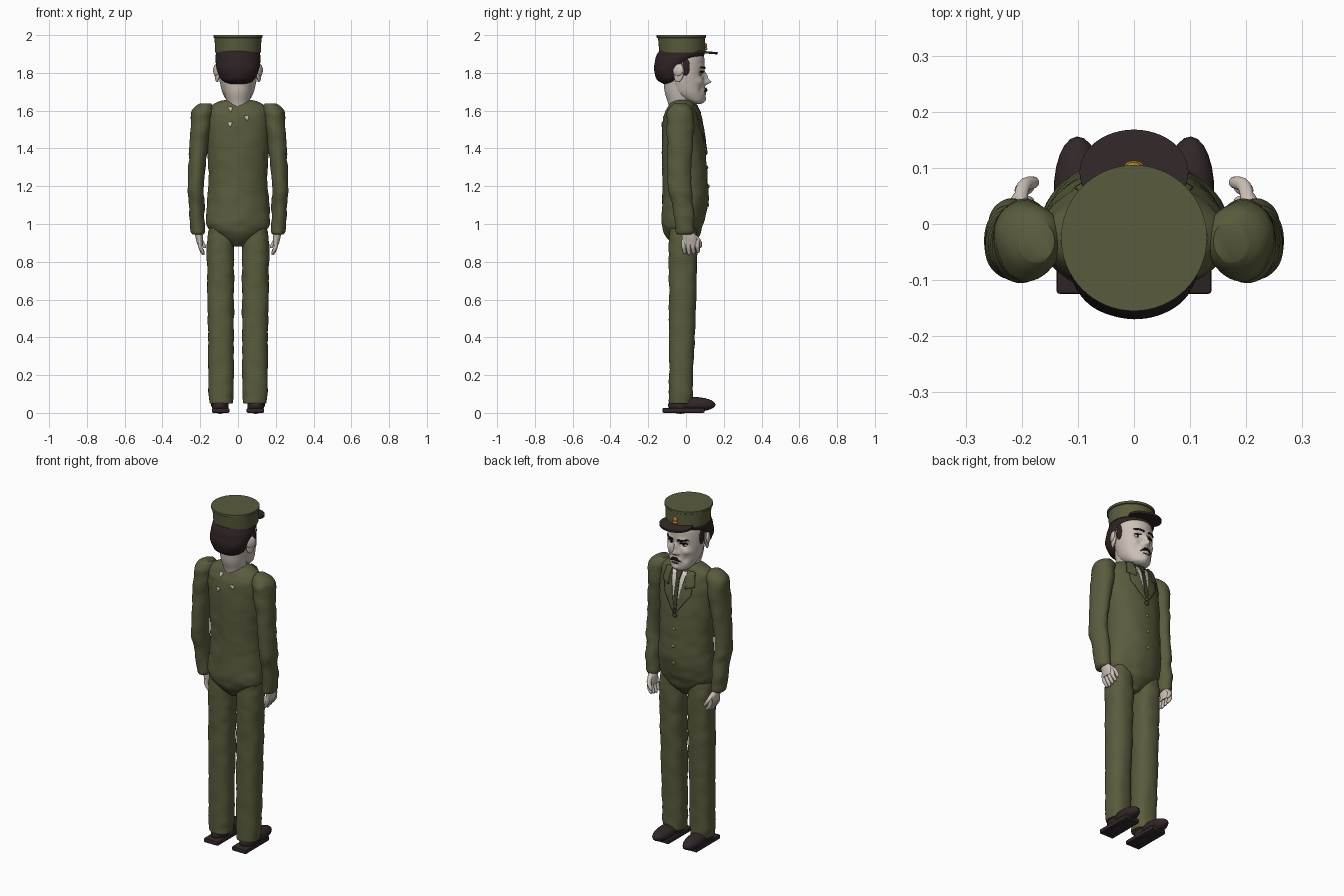
import bpy, bmesh, math
from mathutils import Vector, Matrix, noise
from mathutils.bvhtree import BVHTree

cube = bpy.data.objects.get("Cube")
if cube:
    bpy.data.objects.remove(cube, do_unlink=True)


def material(name, rgb):
    m = bpy.data.materials.new(name)
    m.use_nodes = True
    m.diffuse_color = (*rgb, 1)
    bsdf = next(n for n in m.node_tree.nodes if n.type == 'BSDF_PRINCIPLED')
    bsdf.inputs["Base Color"].default_value = (*rgb, 1)
    return m


OLIVE = material("olive cloth", (.102, .105, .047))
TIE = material("dark olive", (.05, .053, .025))
SKIN = material("pale skin", (.6, .53, .47))
SHIRT = material("off white", (.66, .62, .55))
HAIR = material("dark brown hair", (.028, .016, .017))
LEATHER = material("dark brown leather", (.032, .02, .021))
GOLD = material("gold", (.45, .21, .03))
BLACK = material("black", (.008, .006, .006))


def finish(name, bm, mat, mirror=False, angle=50):
    """Turn a bmesh into a smooth-shaded object, mirrored across x if asked."""
    bmesh.ops.recalc_face_normals(bm, faces=bm.faces)
    mesh = bpy.data.meshes.new(name)
    bm.to_mesh(mesh)
    bm.free()
    mesh.materials.append(mat)
    ob = bpy.data.objects.new(name, mesh)
    bpy.context.collection.objects.link(ob)
    bpy.ops.object.select_all(action='DESELECT')
    ob.select_set(True)
    bpy.context.view_layer.objects.active = ob
    bpy.ops.object.shade_smooth_by_angle(angle=math.radians(angle))
    if mirror:
        ob.modifiers.new("mirror", 'MIRROR').use_mirror_merge = False
    return ob


def spline(rings, sub):
    """Catmull-Rom interpolation of ring tuples."""
    out = []
    for i in range(len(rings) - 1):
        a, b, c, d = (rings[min(max(i + k, 0), len(rings) - 1)] for k in (-1, 0, 1, 2))
        for s in range(sub):
            t = s / sub
            out.append([q + .5 * t * (r - p + t * (2 * p - 5 * q + 4 * r - s3 + t * (3 * (q - r) + s3 - p)))
                        for p, q, r, s3 in zip(a, b, c, d)])
    return out + [list(rings[-1])]


def add_loft(bm, rings, sub=6, seg=40, wrinkle=0, power=1.0):
    """Stack ellipses (z, cx, cy, rx, ry); power below 1 squares them off."""
    prev = None
    loops = []
    for z, cx, cy, rx, ry in spline(rings, sub):
        loop = []
        for k in range(seg):
            a = math.tau * k / seg
            c, s = math.cos(a), math.sin(a)
            x = math.copysign(abs(c) ** power, c) * rx
            y = math.copysign(abs(s) ** power, s) * ry
            p = Vector((cx + x, cy + y, z))
            if wrinkle:
                n = noise.noise(Vector((p.x * 14, p.y * 14, z * 24)))
                p += Vector((c, s, 0)) * n * wrinkle
            loop.append(bm.verts.new(p))
        if prev:
            for k in range(seg):
                bm.faces.new((prev[k], prev[k - 1], loop[k - 1], loop[k]))
        prev = loop
        loops.append(loop)
    bm.faces.new(loops[0])
    bm.faces.new(loops[-1])


def loft(name, rings, mat, mirror=False, angle=50, **kw):
    bm = bmesh.new()
    add_loft(bm, rings, **kw)
    return finish(name, bm, mat, mirror, angle)


def add_ball(bm, loc, size, rot=(0, 0, 0)):
    m = Matrix.LocRotScale(Vector(loc), Matrix.Rotation(rot[0], 3, 'X') @ Matrix.Rotation(rot[2], 3, 'Z'), Vector(size))
    bmesh.ops.create_uvsphere(bm, u_segments=24, v_segments=14, radius=1, matrix=m)


def balls(name, items, mat, mirror=False):
    bm = bmesh.new()
    for item in items:
        add_ball(bm, *item)
    return finish(name, bm, mat, mirror)


def tree(ob):
    return BVHTree.FromPolygons([v.co for v in ob.data.vertices], [p.vertices[:] for p in ob.data.polygons])


def surface_y(bvh, x, z, side=1):
    hit = bvh.ray_cast(Vector((x, side, z)), Vector((0, -side, 0)))[0]
    return hit.y if hit else 0


def patch(name, bvh, corners, mat, mirror=False, side=1, lift=.002, n=10):
    """Thin plate with four (x, z) corners laid over a surface."""
    a, b, c, d = (Vector(p) for p in corners)
    bm = bmesh.new()
    grid = []
    for i in range(n + 1):
        row = []
        for j in range(n + 1):
            p = a.lerp(b, j / n).lerp(d.lerp(c, j / n), i / n)
            row.append(bm.verts.new((p.x, surface_y(bvh, p.x, p.y, side) + side * lift, p.y)))
        grid.append(row)
    for i in range(n):
        for j in range(n):
            bm.faces.new((grid[i][j], grid[i][j + 1], grid[i + 1][j + 1], grid[i + 1][j]))
    ob = finish(name, bm, mat, mirror)
    thick = ob.modifiers.new("thickness", 'SOLIDIFY')
    thick.thickness, thick.offset = .006, 0
    return ob


# Clothing
jacket = loft("jacket", [(.88, 0, -.018, .03, .04), (.93, 0, -.018, .105, .085), (.98, 0, -.02, .16, .105),
                         (1.03, 0, -.015, .17, .115), (1.13, 0, -.003, .163, .122), (1.25, 0, -.005, .156, .12),
                         (1.4, 0, -.013, .163, .115), (1.55, 0, -.022, .168, .1), (1.61, 0, -.022, .16, .08),
                         (1.645, 0, -.018, .11, .062), (1.656, 0, -.015, .07, .045)],
              OLIVE, seg=64, wrinkle=.005)
loft("sleeves", [(.945, .212, -.005, .028, .038), (.97, .214, -.005, .038, .05), (1.1, .22, -.018, .042, .055),
                 (1.22, .223, -.037, .043, .062), (1.4, .208, -.032, .048, .068), (1.56, .193, -.03, .058, .071),
                 (1.61, .183, -.03, .055, .062), (1.638, .172, -.03, .03, .035)],
     OLIVE, mirror=True, wrinkle=.007)
loft("trousers", [(.05, .09, -.028, .056, .058), (.09, .09, -.028, .066, .062), (.4, .09, -.022, .069, .068),
                  (.7, .092, -.016, .071, .073), (.9, .093, -.015, .072, .075), (.98, .09, -.018, .062, .07)],
     OLIVE, mirror=True, sub=10, wrinkle=.006, power=.85)

# Shirt, tie, lapels and buttons
chest = tree(jacket)
patch("shirt_front", chest, [(-.058, 1.625), (.058, 1.625), (.004, 1.4), (-.004, 1.4)], SHIRT)
patch("tie_knot", chest, [(-.02, 1.63), (.02, 1.63), (.011, 1.585), (-.011, 1.585)], TIE, lift=.009)
patch("tie_blade", chest, [(-.011, 1.59), (.011, 1.59), (.012, 1.41), (-.012, 1.41)], TIE, lift=.006)
patch("lapels", chest, [(.05, 1.635), (.095, 1.625), (.085, 1.5), (.002, 1.385)], OLIVE, True, lift=.006)
patch("lapel_collar", chest, [(.05, 1.637), (.09, 1.632), (.105, 1.555), (.055, 1.54)], OLIVE, True, lift=.01)
balls("lapel_button", [((0, surface_y(chest, 0, 1.38) + .003, 1.38), (.014, .008, .014))], TIE)
balls("buttons", [((0, surface_y(chest, 0, z) + .001, z), (.009, .006, .009)) for z in (1.3, 1.2, 1.1)], GOLD)
loft("shirt_collar", [(1.59, 0, -.018, .07, .066), (1.645, 0, -.02, .063, .066)], SHIRT, sub=2)

# Small pale flecks on the upper back
for i, (x, z) in enumerate([(-.04, 1.607), (-.042, 1.527), (.046, 1.56)]):
    patch(f"back_fleck_{i + 1}", chest, [(x - .014, z + .01), (x + .012, z + .012), (x + .004, z - .013), (x, z - .012)],
          SKIN, side=-1, n=3)

# Head, with the face pushed in and out by soft bumps (x, z, width, height, depth)
bm = bmesh.new()
add_loft(bm, [(1.636, 0, .06, .025, .022), (1.65, 0, .045, .055, .052), (1.69, 0, .014, .08, .088),
              (1.74, 0, 0, .094, .097), (1.8, 0, -.01, .104, .107), (1.87, 0, -.02, .108, .118),
              (1.92, 0, -.025, .1, .11)], sub=9, seg=96)
BUMPS = [(0, 1.752, .013, .014, .034), (0, 1.78, .009, .022, .018), (.016, 1.745, .009, .009, .01),
         (.042, 1.795, .02, .014, -.014), (.04, 1.828, .026, .01, .007), (.062, 1.755, .018, .016, .01),
         (.05, 1.71, .015, .02, -.008), (0, 1.705, .025, .012, .008), (0, 1.66, .02, .012, .007)]
for v in bm.verts:
    if v.co.y > 0:
        x, z = abs(v.co.x), v.co.z
        fade = min(1, v.co.y / .04)
        v.co.y += fade * sum(h * math.exp(-((x - bx) / w) ** 2 - ((z - bz) / t) ** 2) for bx, bz, w, t, h in BUMPS)
head = finish("head", bm, SKIN)
loft("neck", [(1.58, 0, -.03, .055, .055), (1.64, 0, -.03, .06, .065), (1.7, 0, -.035, .072, .078),
              (1.78, 0, -.035, .085, .085)], SKIN)
balls("ears", [((.11, -.038, 1.8), (.011, .028, .05), (-.15, 0, -.35)),
               ((.115, -.042, 1.815), (.012, .03, .032), (-.15, 0, -.45))], SKIN, True)

# Facial features
face = tree(head)
eye_y = surface_y(face, .042, 1.795)
balls("eyes", [((.042, eye_y, 1.795), (.017, .006, .009))], SHIRT, True)
balls("irises", [((.041, eye_y + .004, 1.795), (.007, .004, .008))], BLACK, True)
patch("eyelids", face, [(.022, 1.802), (.063, 1.802), (.06, 1.808), (.026, 1.809)], BLACK, True)
patch("eyebrows", face, [(.014, 1.82), (.07, 1.826), (.066, 1.834), (.016, 1.829)], BLACK, True)
patch("moustache", face, [(0, 1.722), (.014, 1.72), (.036, 1.698), (0, 1.707)], BLACK, True, lift=.004)
patch("mouth", face, [(-.022, 1.69), (.022, 1.69), (.018, 1.686), (-.018, 1.686)], LEATHER, lift=.001)

# Hair
loft("hair", [(1.742, 0, -.085, .05, .035), (1.765, 0, -.083, .088, .07), (1.82, 0, -.076, .112, .094),
              (1.87, 0, -.05, .119, .113), (1.893, 0, -.03, .118, .125), (1.915, 0, -.025, .115, .118)],
     HAIR, seg=64, wrinkle=.003)
balls("sideburns", [((.1, -.002, 1.835), (.012, .022, .05))], HAIR, True)

# Peaked cap
loft("cap", [(1.907, 0, -.02, .121, .121), (1.984, 0, -.024, .124, .124), (1.987, 0, -.025, .13, .13),
             (2, 0, -.025, .13, .13)], OLIVE, sub=1, seg=64, angle=30)
visor = loft("cap_visor", [(-.006, 0, 0, .097, .076), (.006, 0, 0, .097, .076)], LEATHER, sub=1, seg=48, angle=30)
visor.location = (0, .092, 1.91)
visor.rotation_euler.x = math.radians(-5)
balls("cap_badge", [((0, .102, 1.945), (.014, .009, .014)), ((0, .103, 1.927), (.017, .01, .009))], GOLD)

# Hands: palm, four fingers and a thumb
bm = bmesh.new()
add_loft(bm, [(.89, .2, .02, .015, .04), (.93, .205, .018, .02, .04), (.97, .212, .002, .02, .028)], seg=20)
for k in range(4):
    y = -.012 + .024 * k
    tip = .835 + .006 * abs(k - 1)
    add_loft(bm, [(tip, .183, y + .004, .005, .005), (tip + .012, .188, y + .004, .009, .01),
                  (.88, .2, y, .011, .012), (.915, .203, y, .01, .012)], seg=12, sub=4)
add_loft(bm, [(.872, .175, .072, .005, .006), (.885, .18, .074, .01, .011), (.915, .197, .066, .012, .013),
              (.95, .205, .03, .012, .014)], seg=12, sub=4)
finish("hands", bm, SKIN, True)

# Shoes
balls("shoe_uppers", [((.097, .05, .046), (.046, .106, .038), (-.03, 0, -.04)),
                      ((.094, -.03, .04), (.045, .065, .045))], LEATHER, True)
bm = bmesh.new()
bmesh.ops.create_cube(bm, size=1, matrix=Matrix.LocRotScale(Vector((.092, -.013, .013)), None, Vector((.093, .224, .026))))
bmesh.ops.bevel(bm, geom=bm.edges[:], offset=.007, segments=2, affect='EDGES', profile=.5)
finish("shoe_soles", bm, LEATHER, True, angle=40)
